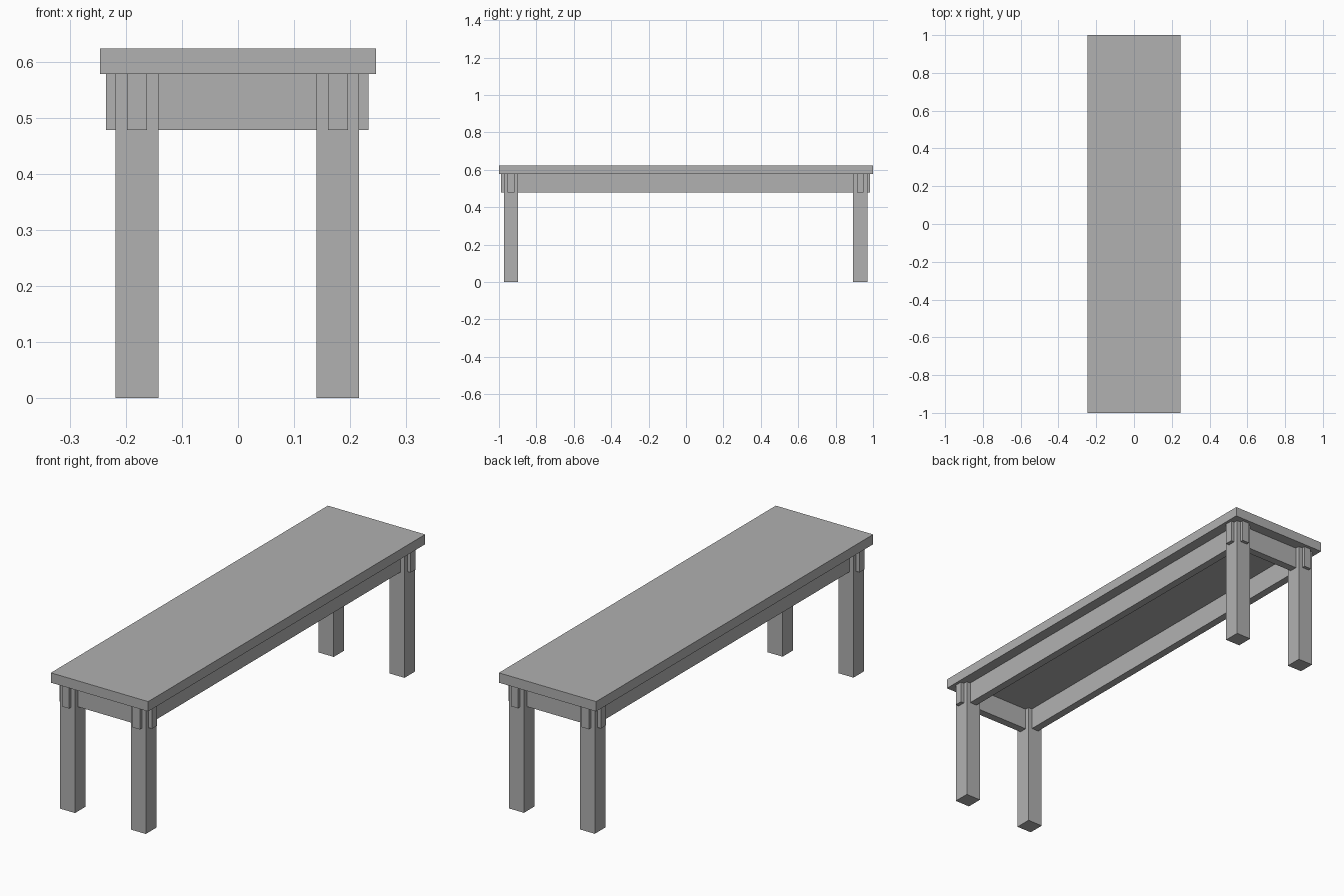
import bpy

if "Cube" in bpy.data.objects:
    bpy.data.objects.remove(bpy.data.objects["Cube"])

# Dark grey finish for the whole bench
grey = bpy.data.materials.new("dark_grey")
grey.diffuse_color = (0.44, 0.44, 0.44, 1)
grey.use_nodes = True
grey.node_tree.nodes["Principled BSDF"].inputs["Base Color"].default_value = grey.diffuse_color

def box(name, center, size):
    bpy.ops.mesh.primitive_cube_add(size=1, location=center)
    o = bpy.context.object
    o.name = name
    o.scale = size
    bpy.ops.object.transform_apply(location=False, rotation=False, scale=True)
    o.data.materials.append(grey)
    return o

TOP, UNDER, APRON_BOTTOM = 0.623, 0.578, 0.478
CX, CY = -0.001, -0.002            # frame sits very slightly off the top's centre
LEG_X, LEG_Y, LEG_W = 0.179, 0.934, 0.076
APRON_T = 0.036
apron_h = UNDER - APRON_BOTTOM
apron_z = (UNDER + APRON_BOTTOM) / 2

# Seat slab
box("seat", (0, 0, (TOP + UNDER) / 2), (0.492, 2.0, TOP - UNDER))

# Legs
for sx, side in ((-1, "left"), (1, "right")):
    for sy, end in ((-1, "front"), (1, "back")):
        box(f"{end}_{side}_leg", (CX + sx * LEG_X, CY + sy * LEG_Y, UNDER / 2),
            (LEG_W, LEG_W, UNDER))

# Long aprons, passing through the legs with exposed ends
for sx, side in ((-1, "left"), (1, "right")):
    box(f"{side}_apron", (CX + sx * LEG_X, CY, apron_z), (APRON_T, 1.974, apron_h))

# Short aprons, passing through the legs with exposed ends
for sy, end in ((-1, "front"), (1, "back")):
    box(f"{end}_apron", (CX, CY + sy * LEG_Y, apron_z), (0.468, APRON_T, apron_h))
